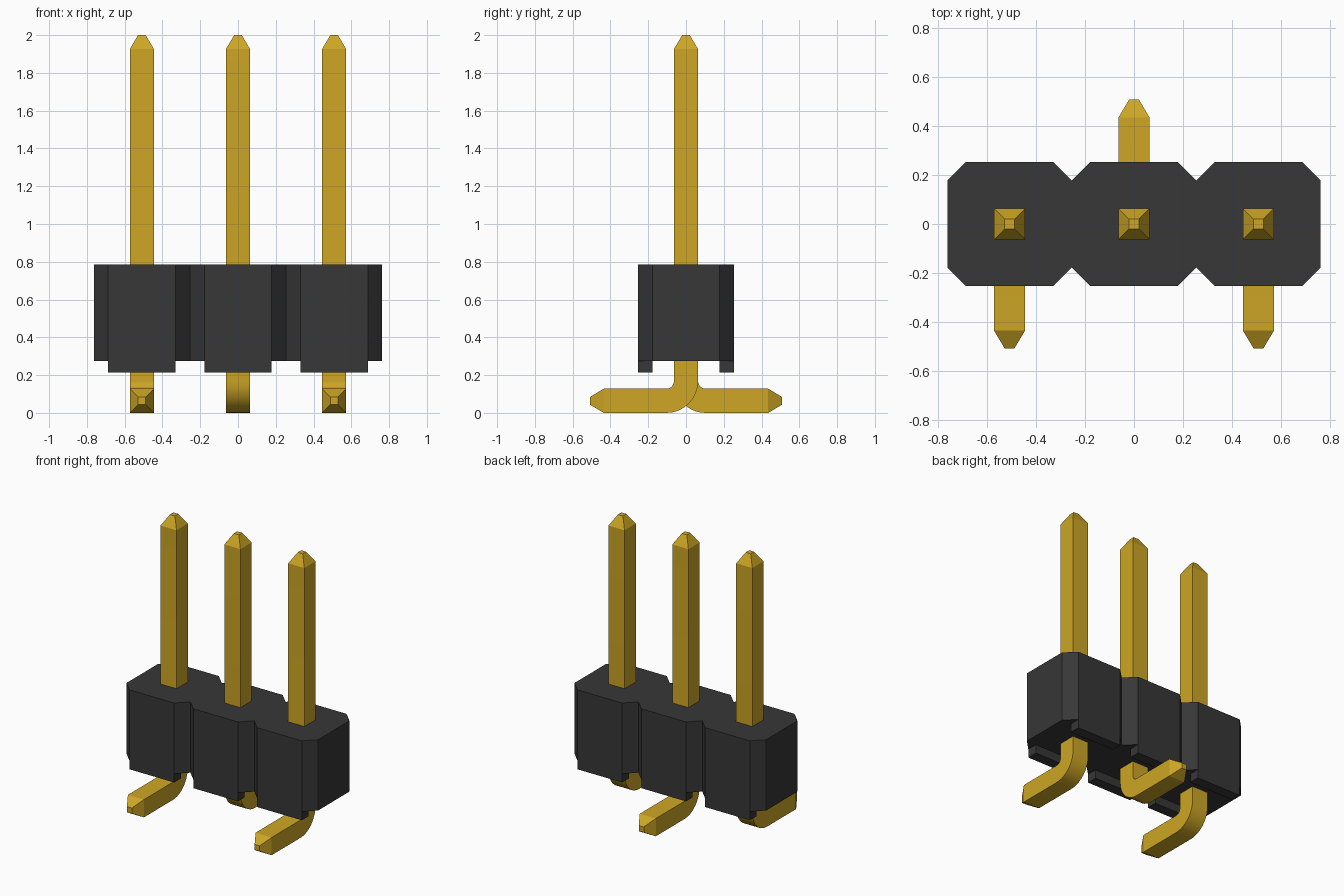
import bpy
import bmesh
from math import sin, cos, pi, radians
from mathutils import Vector

if "Cube" in bpy.data.objects:
    bpy.data.objects.remove(bpy.data.objects["Cube"], do_unlink=True)


def material(name, rgb):
    mat = bpy.data.materials.new(name)
    mat.use_nodes = True
    mat.diffuse_color = (*rgb, 1)
    mat.node_tree.nodes["Principled BSDF"].inputs["Base Color"].default_value = (*rgb, 1)
    return mat


def finish(bm, name, mat, smooth=False):
    bmesh.ops.recalc_face_normals(bm, faces=bm.faces)
    mesh = bpy.data.meshes.new(name)
    bm.to_mesh(mesh)
    bm.free()
    mesh.materials.append(mat)
    obj = bpy.data.objects.new(name, mesh)
    bpy.context.collection.objects.link(obj)
    if smooth:
        mesh.shade_smooth()
        mesh.set_sharp_from_angle(angle=radians(20))
    return obj


black = material("black plastic", (0.038, 0.038, 0.038))
gold = material("gold metal", (0.61, 0.38, 0.018))

PITCH, HALF, CHAMFER = 0.509, 0.2545, 0.0765
FLAT = HALF - CHAMFER
BASE, TOP, FOOT = 0.275, 0.785, 0.213
COLUMNS = (-PITCH, 0, PITCH)


# Housing: one chamfered cell per pin, joined into a single outline
def build_housing():
    front = [(-PITCH - HALF, -FLAT)]
    for cx in COLUMNS:
        front += [(cx - FLAT, -HALF), (cx + FLAT, -HALF), (cx + HALF, -FLAT)]
    outline = front + [(-x, -y) for x, y in front]
    bm = bmesh.new()
    face = bm.faces.new([bm.verts.new((x, y, BASE)) for x, y in outline])
    top = bmesh.ops.extrude_face_region(bm, geom=[face])["geom"]
    bmesh.ops.translate(bm, vec=(0, 0, TOP - BASE),
                        verts=[v for v in top if isinstance(v, bmesh.types.BMVert)])
    # Keep the underside closed
    if not face.is_valid:
        bm.faces.new([v for v in bm.verts if v.co.z < BASE + 0.01])
    finish(bm, "housing", black)


# Standoff ribs under each cell, front and back
def build_standoff(cx, side):
    bm = bmesh.new()
    bmesh.ops.create_cube(bm, size=1)
    bmesh.ops.scale(bm, vec=(2 * FLAT, CHAMFER, BASE - FOOT), verts=bm.verts)
    bmesh.ops.translate(bm, vec=(cx, side * (HALF - CHAMFER / 2), (BASE + FOOT) / 2),
                        verts=bm.verts)
    finish(bm, "standoff", black)


# Pin: square section swept down, round the bend and out to one side
def build_pin(cx, side):
    w, tip, taper, inner, steps = 0.064, 0.02, 0.074, 0.04, 10
    radius = inner + w
    rings = [(0, 2.0, 0, tip), (0, 2.0 - taper, 0, w)]
    for i in range(steps + 1):
        a = pi / 2 * i / steps
        rings.append((radius * (1 - cos(a)), w + radius * (1 - sin(a)), a, w))
    rings += [(PITCH - taper, w, pi / 2, w), (PITCH, w, pi / 2, tip)]

    bm = bmesh.new()
    loops = []
    for out, z, a, h in rings:
        across = Vector((0, side * cos(a), sin(a)))
        centre = Vector((cx, side * out, z))
        loops.append([bm.verts.new(centre + Vector((sx * h, 0, 0)) + across * sy * h)
                      for sx, sy in ((-1, -1), (1, -1), (1, 1), (-1, 1))])
    for lower, upper in zip(loops, loops[1:]):
        for i in range(4):
            j = (i + 1) % 4
            bm.faces.new((lower[i], lower[j], upper[j], upper[i]))
    bm.faces.new(loops[0])
    bm.faces.new(loops[-1])
    finish(bm, "pin", gold, smooth=True)


build_housing()
for cx in COLUMNS:
    for side in (-1, 1):
        build_standoff(cx, side)
    build_pin(cx, 1 if cx == 0 else -1)
